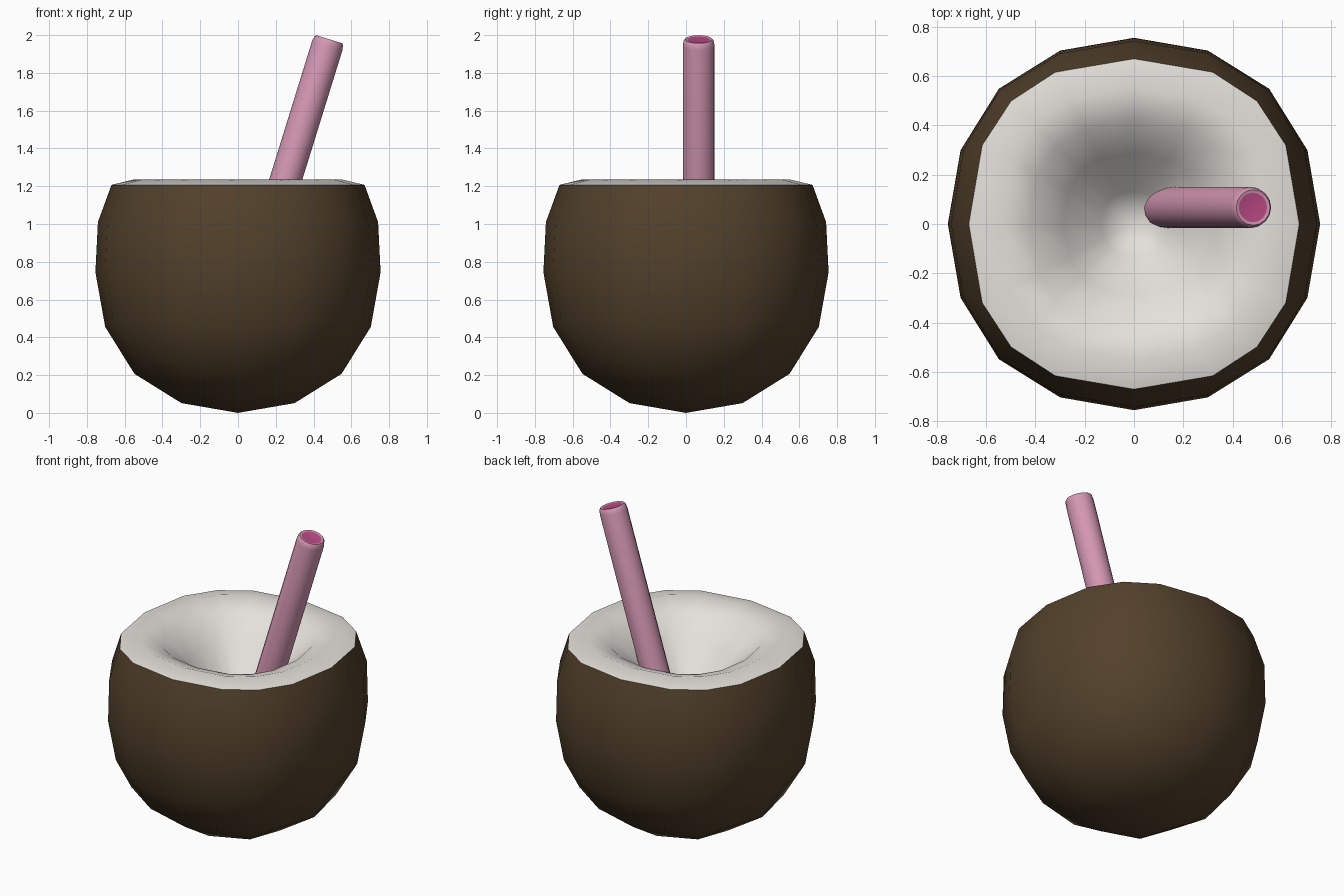
import bpy, bmesh, math
from mathutils import Vector

if "Cube" in bpy.data.objects:
    bpy.data.objects.remove(bpy.data.objects["Cube"])


def material(name, rgb):
    m = bpy.data.materials.new(name)
    m.diffuse_color = (*rgb, 1)
    m.use_nodes = True
    m.node_tree.nodes["Principled BSDF"].inputs["Base Color"].default_value = m.diffuse_color
    return m


brown = material("brown", (0.085, 0.052, 0.024))
white = material("white", (0.78, 0.75, 0.71))
pink = material("pink", (0.66, 0.31, 0.45))
magenta = material("magenta", (0.50, 0.07, 0.24))


def finish(name, bm, mats, angle):
    bmesh.ops.recalc_face_normals(bm, faces=bm.faces)
    me = bpy.data.meshes.new(name)
    bm.to_mesh(me)
    bm.free()
    ob = bpy.data.objects.new(name, me)
    bpy.context.collection.objects.link(ob)
    for m in mats:
        me.materials.append(m)
    bpy.ops.object.select_all(action='DESELECT')
    ob.select_set(True)
    bpy.context.view_layer.objects.active = ob
    bpy.ops.object.shade_smooth_by_angle(angle=math.radians(angle))
    return ob


def loft(bm, rings, mat=0):
    for a, b in zip(rings, rings[1:]):
        n = len(a)
        for i in range(n):
            f = bm.faces.new((a[i], a[(i + 1) % n], b[(i + 1) % n], b[i]))
            f.material_index = mat


# Shell: cube rounded by subdivision, with the top cut off
R = 0.755
bpy.ops.mesh.primitive_cube_add(size=2)
cube = bpy.context.object
sub = cube.modifiers.new("round", 'SUBSURF')
sub.levels = 2
ball = bpy.data.meshes.new_from_object(
    cube.evaluated_get(bpy.context.evaluated_depsgraph_get()))
bpy.data.objects.remove(cube)
bm = bmesh.new()
bm.from_mesh(ball)
bpy.data.meshes.remove(ball)
k = R / max(v.co.z for v in bm.verts)
for v in bm.verts:
    v.co *= k
bmesh.ops.delete(bm, geom=[v for v in bm.verts if v.co.z > 0.59], context='VERTS')
rim = [v for v in bm.verts if v.is_boundary]
near_rim = {e.other_vert(v) for v in rim for e in v.link_edges} - set(rim)
for v in bm.verts:
    if v in rim:
        a = math.atan2(v.co.y, v.co.x)
        r = 0.67 + 0.035 * math.sin(2 * a) ** 2
        v.co = (r * math.cos(a), r * math.sin(a), 1.207)
    elif v in near_rim:
        v.co.x *= 1.055
        v.co.y *= 1.055
        v.co.z = 1.01
    else:
        v.co.z += R if v.co.z < -0.1 else R - 0.01
rim_points = sorted((v.co.copy() for v in rim), key=lambda p: math.atan2(p.y, p.x))
finish("coconut_shell", bm, [brown], 60)

# Flesh: rolled lip falling into a funnel-shaped hollow
bm = bmesh.new()
rings = [[bm.verts.new((p.x * s, p.y * s, z)) for p in rim_points]
         for s, z in ((1, 1.207), (0.82, 1.236), (0.63, 1.19), (0.43, 1.06), (0.2, 0.88))]
loft(bm, rings)
centre = bm.verts.new((0, 0, 0.78))
last = rings[-1]
for i in range(len(last)):
    bm.faces.new((last[i], last[(i + 1) % len(last)], centre))
flesh = finish("coconut_flesh", bm, [white], 70)
if flesh.data.polygons[0].normal.z < 0:
    flesh.data.flip_normals()

# Straw: leaning tube with a rounded end and coloured opening
bm = bmesh.new()
top = Vector((0.483, 0.067, 1.978))
axis = Vector((0.31, 0, 1)).normalized()
side = Vector((0, 1, 0))
across = side.cross(axis)


def ring(r, d):
    return [bm.verts.new(top - axis * d + r * (math.cos(t) * across + math.sin(t) * side))
            for t in (2 * math.pi * i / 16 for i in range(16))]


tube = [ring(r, d) for r, d in ((0.084, 1.22), (0.084, 0.035), (0.079, 0.008), (0.072, 0), (0.060, 0.003))]
loft(bm, tube)
bm.faces.new(tube[0])
bm.faces.new(tube[-1]).material_index = 1
finish("straw", bm, [pink, magenta], 50)
